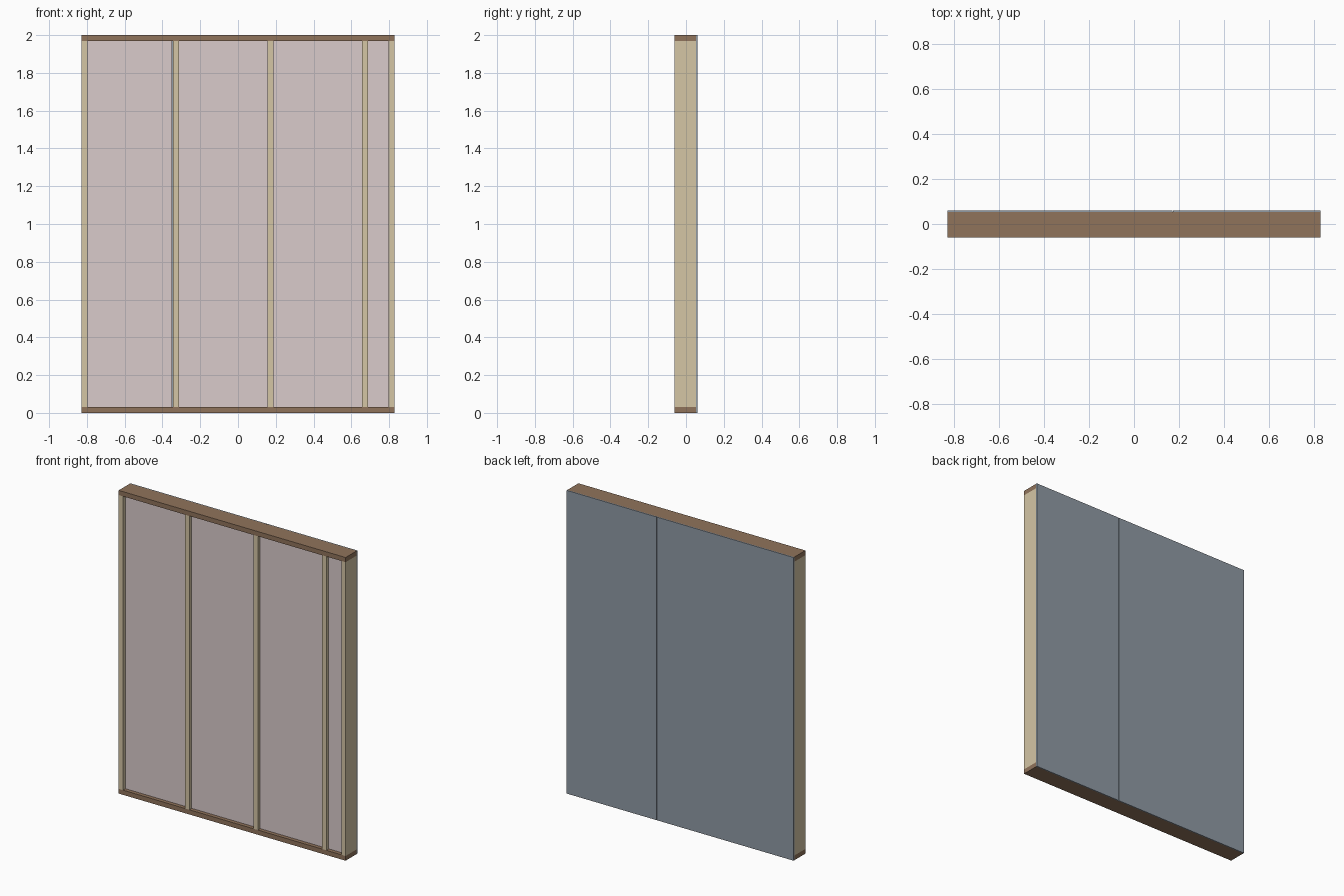
import bpy

if "Cube" in bpy.data.objects:
    bpy.data.objects.remove(bpy.data.objects["Cube"])

W, H = 1.656, 2.0            # wall length, height
T = 0.031                    # timber thickness
SHEET = 0.0074               # sheathing thickness
FRONT, BACK = -0.061, 0.061
FRAME_BACK = BACK - SHEET
L, R = -W / 2, W / 2


def material(name, rgb):
    m = bpy.data.materials.new(name)
    m.diffuse_color = (*[c ** 2.2 for c in rgb], 1)
    m.use_nodes = True
    m.node_tree.nodes["Principled BSDF"].inputs["Base Color"].default_value = m.diffuse_color
    return m


plate_mat = material("plate_wood", (0.56, 0.45, 0.36))
stud_mat = material("stud_wood", (0.83, 0.77, 0.64))
batt_mat = material("insulation_pink", (0.85, 0.79, 0.79))
sheet_mat = material("sheathing_grey", (0.56, 0.60, 0.64))


def box(name, x, y, z, mat):
    """Box from (min, max) pairs along each axis."""
    lo, hi = zip(x, y, z)
    bpy.ops.mesh.primitive_cube_add(size=1, location=[(a + b) / 2 for a, b in zip(lo, hi)])
    ob = bpy.context.object
    ob.name = name
    ob.scale = [b - a for a, b in zip(lo, hi)]
    bpy.ops.object.transform_apply(location=False, rotation=False, scale=True)
    ob.data.materials.append(mat)
    return ob


# Top and bottom plates
frame_y = (FRONT, FRAME_BACK)
box("bottom_plate", (L, R), frame_y, (0, T), plate_mat)
box("top_plate", (L, R), frame_y, (H - T, H), plate_mat)

# Studs: both ends plus regular spacing from the left end
centres = [L + T / 2, L + 0.5, L + 1.0, L + 1.5, R - T / 2]
for i, c in enumerate(centres):
    box(f"stud_{i + 1}", (c - T / 2, c + T / 2), frame_y, (T, H - T), stud_mat)

# Insulation batts, recessed between the studs; the first leaves a narrow gap
for i, (a, b) in enumerate(zip(centres, centres[1:])):
    gap = 0.006 if i == 0 else 0
    box(f"insulation_{i + 1}", (a + T / 2, b - T / 2 - gap),
        (FRONT + 0.025, FRAME_BACK), (T, H - T), batt_mat)

# Sheathing panels on the back, meeting over the third stud
seam, half_gap = L + 1.0, 0.0013
for i, x in enumerate([(L, seam - half_gap), (seam + half_gap, R)]):
    box(f"sheathing_{i + 1}", x, (FRAME_BACK, BACK), (0, H), sheet_mat)
